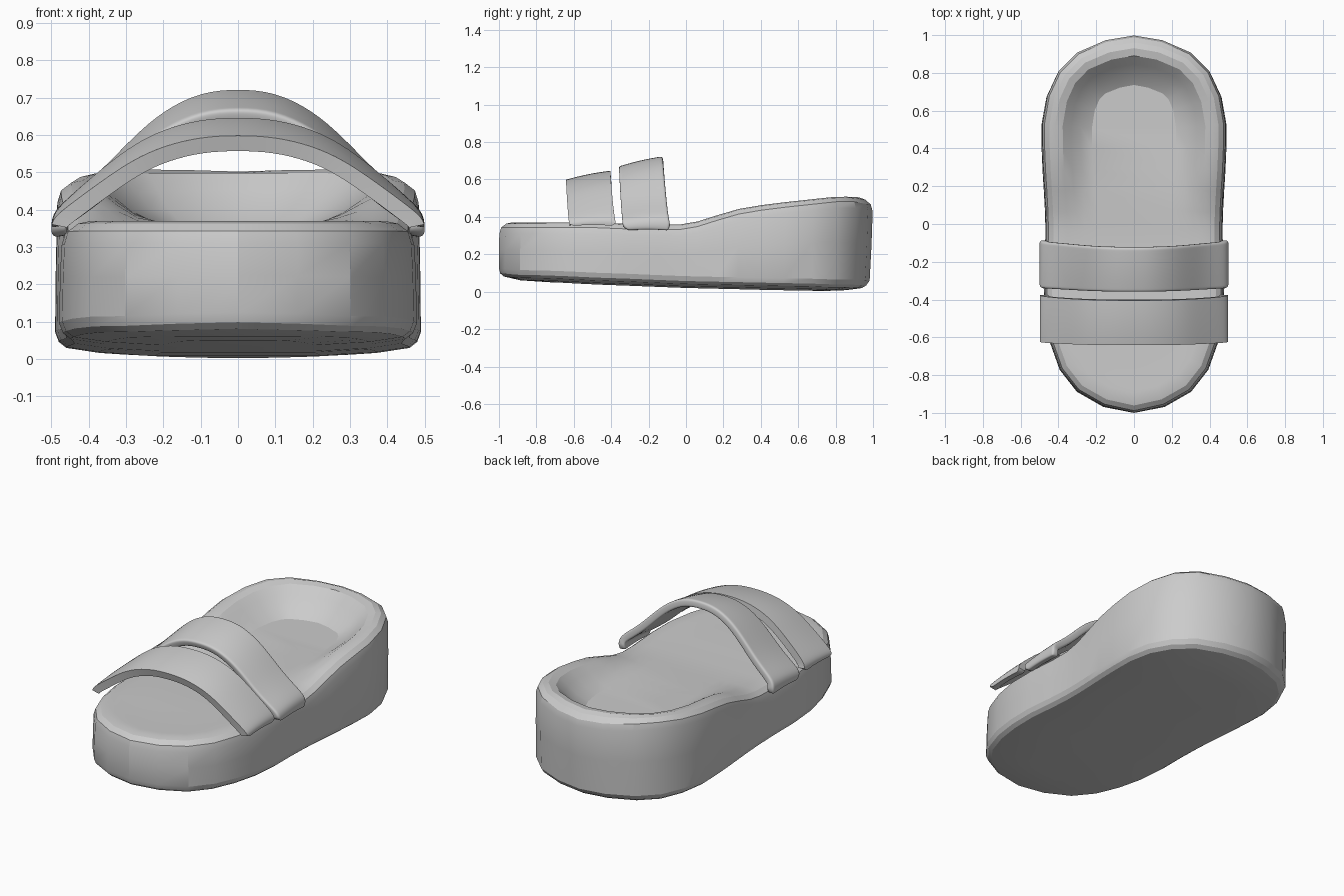
import bpy, bmesh
from mathutils import Vector

if "Cube" in bpy.data.objects:
    bpy.data.objects.remove(bpy.data.objects["Cube"])


def interp(pts, t):
    """Piecewise-linear lookup in a list of (key, value) pairs."""
    if t <= pts[0][0]:
        return pts[0][1]
    for (a, va), (b, vb) in zip(pts, pts[1:]):
        if t <= b:
            return va + (vb - va) * (t - a) / (b - a)
    return pts[-1][1]


def finish(name, bm, angle):
    bmesh.ops.recalc_face_normals(bm, faces=bm.faces)
    mesh = bpy.data.meshes.new(name)
    bm.to_mesh(mesh)
    bm.free()
    ob = bpy.data.objects.new(name, mesh)
    bpy.context.collection.objects.link(ob)
    bpy.ops.object.select_all(action='DESELECT')
    ob.select_set(True)
    bpy.context.view_layer.objects.active = ob
    bpy.ops.object.shade_smooth_by_angle(angle=angle)
    return ob


# Sole: right half of the outline (toe to heel), and heights along its length
HALF = [(0, -1), (.16, -.965), (.30, -.885), (.39, -.77), (.44, -.63), (.467, -.48),
        (.475, -.32), (.467, -.15), (.465, -.03), (.467, .06), (.473, .17), (.48, .28),
        (.485, .40), (.486, .53), (.46, .68), (.40, .81), (.30, .91), (.15, .975), (0, 1)]
TOP = [(-1, .37), (-.5, .37), (-.2, .358), (0, .36), (.1, .385), (.2, .42), (.3, .447),
       (.45, .47), (.8, .508), (.9, .508), (1, .49)]
BOTTOM = [(-1, .08), (-.9, .062), (-.5, .035), (0, .016), (.5, .003), (.8, .003), (1, .015)]
FLOOR = .366
# Rings: inset, heel pull-in, height reference, offset from it
RINGS = [(.27, .96, 'bottom', 0), (.12, .96, 'bottom', 0), (.032, .965, 'bottom', .006),
         (.012, .97, 'bottom', .02), (.002, .978, 'bottom', .045), (.004, .99, 'mid', 0),
         (.008, 1, 'top', -.06), (.018, 1, 'top', -.027), (.045, 1, 'top', -.006),
         (.075, 1, 'top', 0), (.115, 1, 'cup', .93), (.16, 1, 'cup', .62),
         (.21, 1, 'cup', .27), (.27, 1, 'cup', 0)]


def sole_height(ref, off, x, y):
    top = interp(TOP, y)
    bot = interp(BOTTOM, y) + .1 * x * x      # slightly crowned underside
    floor = min(top, FLOOR)
    return {'bottom': bot + off, 'mid': (top + bot) / 2, 'top': top + off,
            'cup': floor + (top - floor) * off}[ref]


outline = [Vector(p) for p in HALF] + [Vector((-x, y)) for x, y in HALF[-2:0:-1]]
n, h = len(outline), len(HALF)
bm = bmesh.new()
rings = []
for inset, pull, ref, off in RINGS:
    ring = []
    for i, p in enumerate(outline):
        d = (outline[(i + 1) % n] - outline[i - 1]).normalized()
        q = p + Vector((-d.y, d.x)) * (inset - .006)
        z = sole_height(ref, off, q.x, q.y)
        y = q.y * interp([(0, 1), (1, pull)], q.y)
        ring.append(bm.verts.new((q.x, max(-1, min(1, y)), max(0, z))))
    rings.append(ring)
for a, b in zip(rings, rings[1:]):
    for i in range(n):
        j = (i + 1) % n
        bm.faces.new((a[i], a[j], b[j], b[i]))
# Close underside (ridged on the centre line) and footbed with strips running across
for ring, crowned in ((rings[0], True), (rings[-1], False)):
    for i in range(h - 1):
        quad = [ring[i], ring[i + 1], ring[-i - 1], ring[-i % n]]
        if i == h - 2:
            quad = [ring[i], ring[i + 1], ring[-i % n]]
        elif i == 0:
            quad = [ring[0], ring[1], ring[-1]]
        bm.faces.new(quad)
finish("sole", bm, .38)


# Straps: arched bands across the foot, tilted up towards the heel, with rounded ends
def strap(name, arch, crown_y, side_y, tilt):
    pts = [(-x, z) for x, z in arch[:0:-1]] + arch
    z0, z1 = arch[-1][1], arch[0][1]
    bm = bmesh.new()
    rows = []
    for r, (x, z) in enumerate(pts):
        f = max(0, (z - z0) / (z1 - z0)) ** .6
        tuck = .022 if r in (0, len(pts) - 1) else 0
        ya = side_y[0] + (crown_y[0] - side_y[0]) * f + tuck
        yb = side_y[1] + (crown_y[1] - side_y[1]) * f - tuck
        row = []
        for t in (0, .08, .35, .65, .92, 1):
            bulge = .006 * (1 - (2 * t - 1) ** 2)
            row.append(bm.verts.new((x, ya + (yb - ya) * t, z + bulge - tilt * f * (1 - t))))
        rows.append(row)
    for a, b in zip(rows, rows[1:]):
        for k in range(5):
            bm.faces.new((a[k], b[k], b[k + 1], a[k + 1]))
    ob = finish(name, bm, 1)
    if sum(p.normal.z for p in ob.data.polygons) < 0:
        ob.data.flip_normals()
    solid = ob.modifiers.new("thickness", 'SOLIDIFY')
    solid.thickness, solid.offset = .043, -1
    bev = ob.modifiers.new("soft_edges", 'BEVEL')
    bev.width, bev.segments, bev.limit_method, bev.angle_limit = .012, 2, 'ANGLE', 1.0
    sub = ob.modifiers.new("rounding", 'SUBSURF')
    sub.levels = sub.render_levels = 2


strap("front_strap",
      [(0, .648), (.1, .643), (.2, .616), (.28, .575), (.35, .522), (.41, .472),
       (.46, .428), (.492, .395), (.499, .37), (.496, .352)],
      (-.642, -.405), (-.62, -.37), .048)
strap("rear_strap",
      [(0, .726), (.1, .718), (.2, .668), (.28, .597), (.35, .523), (.41, .468),
       (.46, .428), (.494, .395), (.501, .36), (.497, .325)],
      (-.362, -.125), (-.33, -.072), .055)
